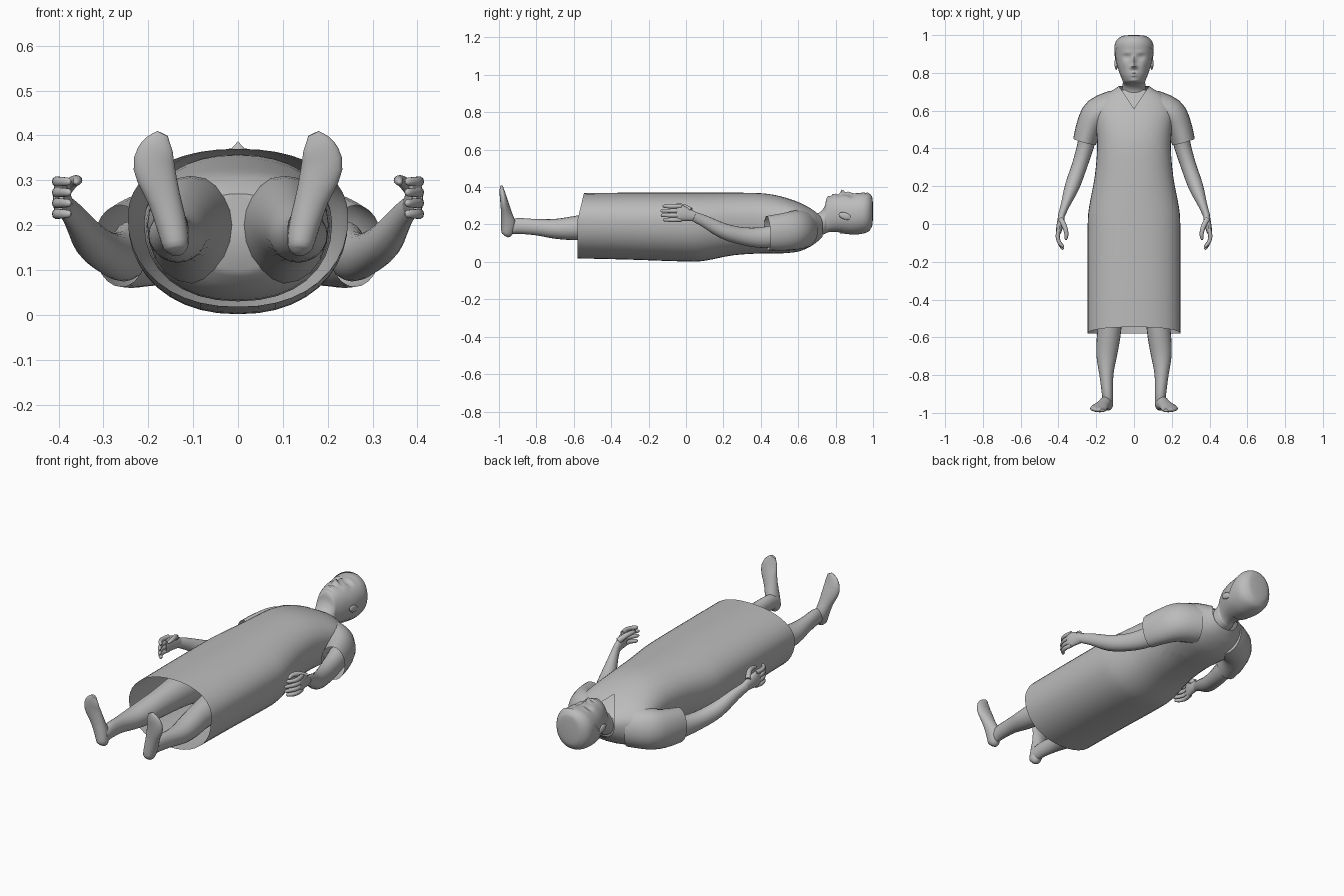
import bpy, bmesh, math
from mathutils import Vector

if "Cube" in bpy.data.objects:
    bpy.data.objects.remove(bpy.data.objects["Cube"])

grey = bpy.data.materials.new("plain grey")
grey.use_nodes = True
grey.diffuse_color = (0.5, 0.5, 0.5, 1)
bsdf = next(n for n in grey.node_tree.nodes if n.type == 'BSDF_PRINCIPLED')
bsdf.inputs["Base Color"].default_value = (0.5, 0.5, 0.5, 1)
bsdf.inputs["Roughness"].default_value = 0.7

Z = Vector((0, 0, 1))


def smooth_path(rings, steps):
    """Catmull-Rom interpolation of ring parameters."""
    out = []
    for i in range(len(rings) - 1):
        a, b = rings[max(i - 1, 0)], rings[i]
        c, d = rings[i + 1], rings[min(i + 2, len(rings) - 1)]
        for k in range(steps):
            t = k / steps
            out.append([0.5 * (2 * q + (r - p) * t + (2 * p - 5 * q + 4 * r - s) * t * t
                               + (3 * q - p - 3 * r + s) * t ** 3)
                        for p, q, r, s in zip(a, b, c, d)])
    return out + [list(rings[-1])]


def loft(rings, n=20, steps=3, ref=Z, power=2.0, caps=(True, True), straight=False):
    """Skin rings of (x, y, z, half width, height up, height down)."""
    bm = bmesh.new()
    path = smooth_path(rings, steps)
    pts = [Vector(r[:3]) for r in path]
    loops = []
    for i, r in enumerate(path):
        tan = pts[min(i + 1, len(pts) - 1)] - pts[max(i - 1, 0)]
        tan = Vector((0, 1, 0)) if straight else tan.normalized()
        side = ref.cross(tan).normalized()
        up = tan.cross(side)
        loop = []
        for k in range(n):
            a = math.tau * k / n
            c, s = (math.copysign(abs(v) ** (2 / power), v) for v in (math.cos(a), math.sin(a)))
            h = r[4] if s > 0 else r[5]
            loop.append(bm.verts.new(pts[i] + side * (c * r[3]) + up * (s * h)))
        loops.append(loop)
    for a, b in zip(loops, loops[1:]):
        for k in range(n):
            m = (k + 1) % n
            bm.faces.new((a[k], a[m], b[m], b[k]))
    if caps[0]:
        bm.faces.new(loops[0][::-1])
    if caps[1]:
        bm.faces.new(loops[-1])
    bmesh.ops.recalc_face_normals(bm, faces=bm.faces)
    return bm


def finish(name, bm, mirror=False):
    me = bpy.data.meshes.new(name)
    bm.to_mesh(me)
    bm.free()
    me.materials.append(grey)
    ob = bpy.data.objects.new(name, me)
    bpy.context.collection.objects.link(ob)
    bpy.ops.object.select_all(action='DESELECT')
    ob.select_set(True)
    bpy.context.view_layer.objects.active = ob
    bpy.ops.object.shade_smooth_by_angle(angle=math.radians(45))
    if mirror:
        ob.modifiers.new("Mirror", 'MIRROR').use_mirror_merge = False
    return ob


def slices(rows, mid, grow=0.0):
    """Turn (y, half width, low z, high z) rows into loft rings."""
    return [(0, y, lo + (hi - lo) * mid, w + grow, (hi - lo) * (1 - mid) + grow,
             (hi - lo) * mid + grow) for y, w, lo, hi in rows]


# Gown: long open tube with a slanted hem and a V neck
gown_rows = [(-.545, .245, .018, .368), (-.3, .245, .012, .37), (0, .245, .002, .37),
             (.1, .236, .006, .37), (.25, .208, .035, .37), (.4, .195, .045, .367),
             (.5, .2, .045, .352), (.6, .21, .055, .32), (.67, .17, .085, .285),
             (.71, .11, .115, .262), (.73, .08, .135, .25)]
bm = loft(slices(gown_rows, .58), n=40, power=2.2, caps=(False, False), straight=True)
for v in bm.verts:
    if v.co.y < -.54:
        v.co.y -= .036 * min(1, (.37 - v.co.z) / .15)
for s in (1, -1):
    bmesh.ops.bisect_plane(bm, geom=bm.verts[:] + bm.edges[:] + bm.faces[:],
                           plane_co=(0, .61, 0), plane_no=(s, -.67, 0))
opening = []
for f in bm.faces:
    c = f.calc_center_median()
    if c.z > .19 and abs(c.x) < .67 * (c.y - .61):
        opening.append(f)
bmesh.ops.delete(bm, geom=opening, context='FACES')
finish("gown", bm)

# Sleeves
finish("sleeve", loft([(.1, .62, .17, .09, .11, .1), (.19, .585, .165, .085, .11, .1),
                       (.235, .52, .16, .07, .1, .1), (.262, .435, .155, .062, .09, .093)],
                      n=24, caps=(True, False)), True)

# Body under the gown
body_rows = [(-.16, .1, .1, .27), (-.1, .18, .05, .31), (0, .21, .03, .33)]
body_rows += [(y, w - .014, lo + .014, hi - .014) for y, w, lo, hi in gown_rows[4:10]]
finish("torso", loft(slices(body_rows, .58), n=32, power=2.2, straight=True))

# Legs
finish("leg", loft([(.138, -.955, .185, .028, .036, .04), (.14, -.9, .192, .03, .042, .042),
                    (.146, -.8, .187, .037, .042, .045), (.145, -.7, .178, .054, .052, .054),
                    (.135, -.6, .18, .062, .064, .064), (.125, -.5, .19, .064, .07, .07),
                    (.115, -.3, .2, .08, .09, .09), (.105, -.1, .2, .098, .11, .13),
                    (.1, .02, .2, .09, .1, .12)]), True)

# Feet, soles facing the front
finish("foot", loft([(.136, -.962, .136, .012, .012, .012), (.138, -.957, .152, .028, .03, .03),
                     (.148, -.955, .2, .034, .033, .045), (.165, -.963, .26, .037, .026, .032),
                     (.187, -.976, .33, .046, .018, .022), (.18, -.984, .375, .036, .013, .015),
                     (.168, -.987, .404, .013, .007, .008)], ref=Vector((0, -1, 0))), True)

# Arms
finish("arm", loft([(.235, .52, .15, .05, .06, .06), (.255, .42, .132, .045, .055, .058),
                    (.288, .31, .136, .041, .048, .047), (.327, .2, .163, .039, .044, .04),
                    (.364, .1, .217, .024, .032, .032), (.386, .04, .243, .018, .026, .026)]),
       True)

# Hands: palm, four curled fingers, thumb
finish("palm", loft([(.382, .055, .24, .017, .024, .024), (.389, .01, .252, .018, .034, .034),
                     (.397, -.03, .261, .016, .043, .045), (.4, -.052, .262, .011, .04, .042)],
                    n=16), True)
for i, label in enumerate(("little", "ring", "middle", "index")):
    z, tip = .225 + .024 * i, -.115 - .014 * math.sin(i)
    finish(label + "_finger", loft([(.398, -.025, z, .011, .011, .011),
                                    (.404, -.065, z, .011, .012, .012),
                                    (.397, -.095, z, .01, .011, .011),
                                    (.379, tip, z, .008, .009, .009),
                                    (.372, tip - .006, z, .002, .003, .003)], n=10), True)
finish("thumb", loft([(.388, .025, .275, .014, .016, .016), (.368, -.012, .296, .013, .013, .013),
                      (.358, -.05, .3, .011, .011, .011), (.36, -.077, .296, .008, .008, .008),
                      (.362, -.085, .295, .002, .002, .002)], n=12), True)

# Head and neck, with face features raised and sunk by soft bumps
head_rows = [(.62, .09, .12, .25), (.69, .068, .135, .255), (.722, .062, .142, .27),
             (.742, .06, .15, .3), (.752, .059, .155, .338), (.772, .066, .16, .352),
             (.8, .077, .16, .358), (.85, .092, .154, .36), (.9, .099, .15, .365),
             (.95, .098, .156, .37), (.98, .082, .17, .362), (.994, .055, .2, .34),
             (.998, .015, .25, .29)]
bumps = [(0, .835, .011, .011, .027), (0, .865, .009, .022, .014), (.015, .83, .008, .007, .009),
         (.037, .884, .017, .011, -.012), (.037, .883, .009, .005, .006),
         (.035, .908, .025, .008, .004), (0, .799, .02, .005, .008), (0, .786, .017, .005, .007),
         (0, .76, .018, .009, .005), (.048, .845, .016, .02, .004)]
bm = loft(slices(head_rows, .5), n=72, steps=6, straight=True, power=2.15)
for v in bm.verts:
    if v.co.z > .29:
        x, y = abs(v.co.x), v.co.y
        v.co.z += sum(h * math.exp(-((x - bx) / sx) ** 2 - ((y - by) / sy) ** 2)
                      for bx, by, sx, sy, h in bumps)
finish("head", bm)

# Short hair cap, trimmed along a slanted hairline
bm = loft(slices(head_rows[6:], .5, .004), n=48, steps=4, straight=True, power=2.15)
for v in bm.verts:
    if v.co.y > .99:
        v.co.y += .002
bmesh.ops.bisect_plane(bm, geom=bm.verts[:] + bm.edges[:] + bm.faces[:],
                       plane_co=(0, .86, .21), plane_no=(0, 1, -.65), clear_inner=True)
finish("hair", bm)

# Ears
bm = bmesh.new()
bmesh.ops.create_uvsphere(bm, u_segments=16, v_segments=10, radius=1)
for v in bm.verts:
    v.co = Vector((.094 + .009 * v.co.x, .85 + .034 * v.co.y,
                   .245 + .019 * v.co.z - .008 * v.co.y))
finish("ear", bm, True)
